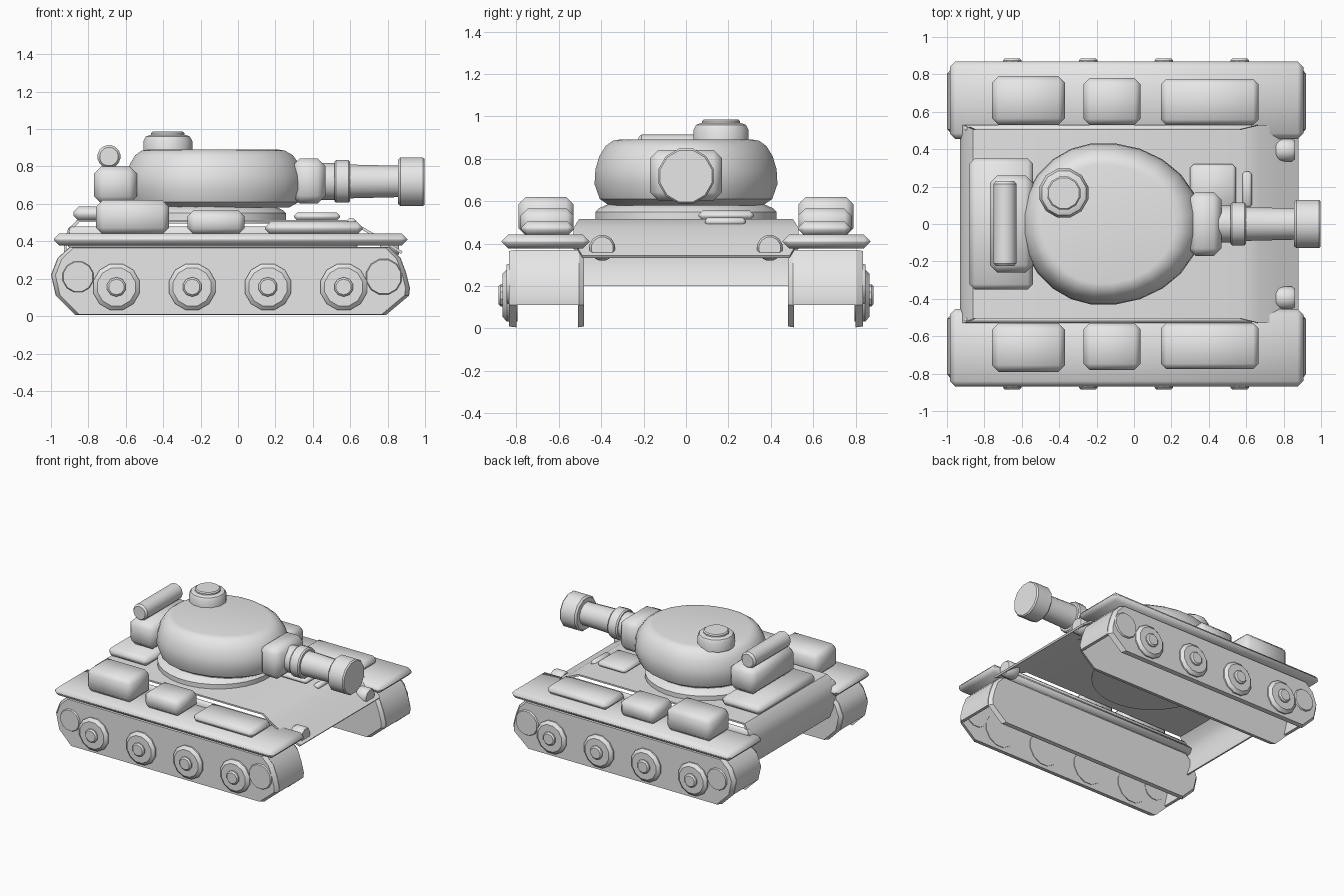
import bpy, bmesh
from math import sin, cos, pi, radians
from mathutils import Vector

cube = bpy.data.objects.get("Cube")
if cube:
    bpy.data.objects.remove(cube, do_unlink=True)

grey = bpy.data.materials.new("plain_grey")
grey.use_nodes = True
grey.diffuse_color = (0.8, 0.8, 0.8, 1)
grey.node_tree.nodes["Principled BSDF"].inputs["Base Color"].default_value = (0.8, 0.8, 0.8, 1)


def finish(bm, name, angle=35):
    """Turn a bmesh into a named, smooth-shaded object."""
    bmesh.ops.recalc_face_normals(bm, faces=bm.faces[:])
    mesh = bpy.data.meshes.new(name)
    bm.to_mesh(mesh)
    bm.free()
    mesh.materials.append(grey)
    obj = bpy.data.objects.new(name, mesh)
    bpy.context.collection.objects.link(obj)
    bpy.ops.object.select_all(action='DESELECT')
    obj.select_set(True)
    bpy.context.view_layer.objects.active = obj
    bpy.ops.object.shade_smooth_by_angle(angle=radians(angle))


def box(name, xs, ys, zs, bevel):
    """Box from axis ranges with chamfered edges."""
    bm = bmesh.new()
    bmesh.ops.create_cube(bm, size=1)
    for v in bm.verts:
        v.co = Vector([(a + b) / 2 + f * abs(b - a) for (a, b), f in zip((xs, ys, zs), v.co)])
    bmesh.ops.bevel(bm, geom=bm.edges[:], offset=bevel, segments=1, affect='EDGES')
    finish(bm, name, 50)


def lathe(name, rings, origin, axis, n=12, front=1.0):
    """Loft (radius, distance) rings along an axis; front lengthens the +x half."""
    w = Vector(axis)
    u = Vector((1, 0, 0)) if abs(w.x) < 0.5 else Vector((0, 1, 0))
    v = w.cross(u)
    bm = bmesh.new()
    loops = []
    for r, t in rings:
        loop = []
        for i in range(n):
            a = 2 * pi * (i + 0.5) / n
            k = front if cos(a) > 0 else 1
            loop.append(bm.verts.new(Vector(origin) + w * t + u * r * k * cos(a) + v * r * sin(a)))
        loops.append(loop)
    for a, b in zip(loops, loops[1:]):
        for i in range(n):
            j = (i + 1) % n
            bm.faces.new((a[i], a[j], b[j], b[i]))
    bm.faces.new(loops[0])
    bm.faces.new(loops[-1])
    finish(bm, name)


def prism(name, pts, y0, y1, scale=1.0, width=None):
    """Extrude an x-z outline along y; shrink the y1 end or set half width by height."""
    cx, cz = -0.04, 0.19
    bm = bmesh.new()
    a = [bm.verts.new((x, y0, z)) for x, z in pts]
    b = [bm.verts.new((cx + (x - cx) * scale, y1, cz + (z - cz) * scale)) for x, z in pts]
    for i in range(len(pts)):
        j = (i + 1) % len(pts)
        bm.faces.new((a[i], a[j], b[j], b[i]))
    bm.faces.new(a)
    bm.faces.new(b)
    if width:
        for v in bm.verts:
            v.co.y *= width(v.co.z)
    finish(bm, name)


# Hull: thin open shell of deck, sloped front and rear plate
outer = [(-0.90, 0.20), (-0.93, 0.28), (-0.93, 0.40), (-0.91, 0.46), (-0.86, 0.515),
         (0.57, 0.515), (0.67, 0.475), (0.77, 0.415), (0.88, 0.345)]
inner = [(x + (0.012 if x < -0.8 else -0.008), z - (0.012 if z > 0.3 else 0)) for x, z in outer]
prism("hull_shell", outer + inner[::-1], -1, 1,
      width=lambda z: 0.505 if z > 0.49 else 0.53 if z > 0.38 else 0.49)

# Track outline, shared by side plates and belt
top_path = [(0.915, 0.11), (0.92, 0.15), (0.90, 0.23), (0.87, 0.31), (0.81, 0.37),
            (-0.90, 0.37), (-0.965, 0.31), (-1.0, 0.22), (-0.975, 0.11)]
outline = top_path + [(-0.87, 0.005), (0.79, 0.005)]
belt = top_path + [(-0.04 + (x + 0.04) * 0.975, z - (0.02 if z > 0.3 else 0))
                   for x, z in reversed(top_path)]

for s, side in ((-1, "near"), (1, "far")):
    # Running gear
    prism(side + "_track_outer_plate", outline, s * 0.80, s * 0.835, 0.975)
    prism(side + "_track_inner_plate", outline, s * 0.51, s * 0.48, 0.975)
    prism(side + "_track_belt", belt, s * 0.505, s * 0.805)
    for i in range(4):
        at = (-0.65 + i * 0.405, s * 0.795, 0.156)
        lathe(f"{side}_road_wheel_{i + 1}", [(0.128, 0), (0.128, 0.05), (0.105, 0.07)],
              at, (0, s, 0))
        lathe(f"{side}_wheel_hub_{i + 1}", [(0.052, 0.06), (0.052, 0.08), (0.042, 0.09)],
              at, (0, s, 0), 10)
    for end, x, r in (("rear", -0.855, 0.085), ("front", 0.78, 0.098)):
        lathe(f"{side}_{end}_idler", [(r, 0), (r, 0.045), (r * 0.95, 0.052)],
              (x, s * 0.795, 0.21), (0, s, 0))

    # Fender and hull side wall
    box(side + "_fender", (-0.985, 0.905), (s * 0.455, s * 0.87), (0.378, 0.442), 0.03)
    box(side + "_hull_side", (-0.91, 0.64), (s * 0.49, s * 0.53), (0.36, 0.48), 0.015)

    # Stowage boxes on the fender
    for label, xs, y1, top, bev in (("large", (-0.76, -0.37), 0.79, 0.62, 0.035),
                                    ("small", (-0.27, 0.035), 0.78, 0.565, 0.032),
                                    ("flat", (0.145, 0.665), 0.775, 0.505, 0.028)):
        box(f"{side}_{label}_box", xs, (s * 0.53, s * y1), (0.437, top), bev)

    # Headlamp
    lathe(side + "_headlamp", [(0.05, 0), (0.062, 0.02), (0.062, 0.085), (0.052, 0.1)],
          (0.76, s * 0.395, 0.38), (1, 0, 0))

# Deck fittings
box("engine_cover", (-0.88, -0.54), (-0.35, 0.35), (0.51, 0.585), 0.028)
box("deck_hatch", (0.30, 0.545), (0.06, 0.32), (0.51, 0.555), 0.018)
box("vision_block", (0.58, 0.63), (0.09, 0.28), (0.485, 0.522), 0.012)

# Turret: ring and egg-shaped body drawn out towards the gun
lathe("turret_ring", [(0.43, 0.495), (0.43, 0.55), (0.41, 0.568), (0.36, 0.59)],
      (-0.17, 0, 0), (0, 0, 1), 32)
lathe("turret_body", [(0.365, 0.58), (0.41, 0.61), (0.435, 0.68), (0.431, 0.75), (0.413, 0.81),
                      (0.383, 0.86), (0.348, 0.885), (0.32, 0.89)],
      (-0.17, 0, 0), (0, 0, 1), 24, front=1.22)

# Commander's cupola
lathe("cupola", [(0.135, 0.87), (0.135, 0.935), (0.122, 0.96), (0.10, 0.968)],
      (-0.375, 0.165, 0), (0, 0, 1), 12)
lathe("cupola_lid", [(0.092, 0.96), (0.092, 0.978), (0.084, 0.986)],
      (-0.375, 0.165, 0), (0, 0, 1), 12)

# Rear bin with a rolled cover
box("turret_bin", (-0.77, -0.54), (-0.26, 0.26), (0.60, 0.80), 0.04)
lathe("rolled_cover", [(0.05, -0.225), (0.062, -0.21), (0.062, 0.215), (0.05, 0.23)],
      (-0.69, 0, 0.853), (0, 1, 0), 16)

# Gun
box("gun_mantlet", (0.29, 0.467), (-0.17, 0.17), (0.603, 0.842), 0.04)
lathe("gun_barrel", [(0.10, 0.44), (0.10, 0.53), (0.092, 0.60), (0.085, 0.88)],
      (0, 0, 0.72), (1, 0, 0), 16)
lathe("barrel_collar", [(0.108, 0.515), (0.116, 0.525), (0.116, 0.59), (0.108, 0.60)],
      (0, 0, 0.72), (1, 0, 0), 16)
lathe("muzzle", [(0.122, 0.855), (0.134, 0.868), (0.134, 0.988), (0.126, 0.998)],
      (0, 0, 0.718), (1, 0, 0), 12)
